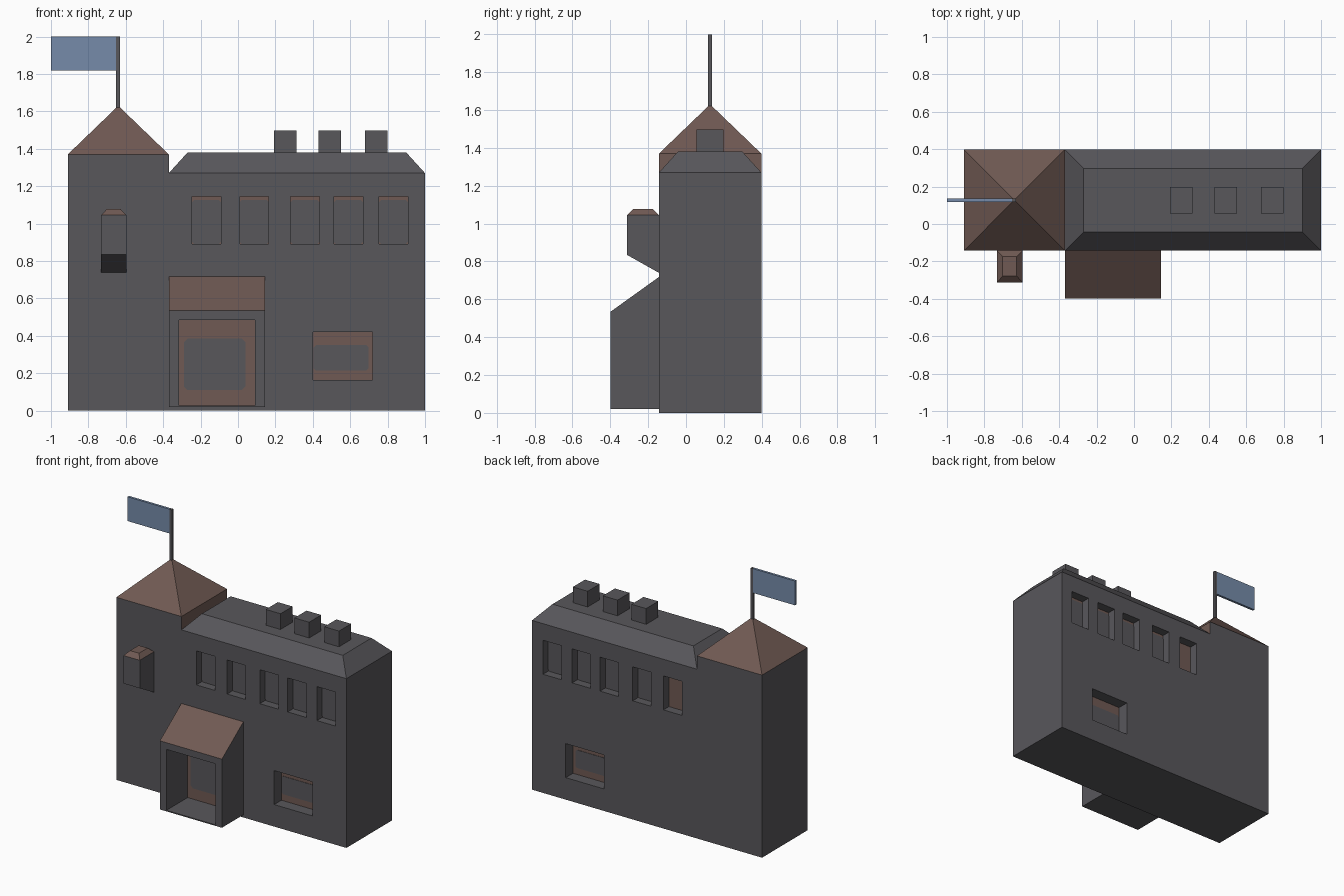
import bpy, bmesh
from mathutils import Vector

if "Cube" in bpy.data.objects:
    bpy.data.objects.remove(bpy.data.objects["Cube"])


def material(name, rgb):
    m = bpy.data.materials.new(name)
    m.diffuse_color = (*rgb, 1)
    m.use_nodes = True
    m.node_tree.nodes["Principled BSDF"].inputs["Base Color"].default_value = m.diffuse_color
    return m


GREY = material("slate grey", (0.098, 0.095, 0.105))
BROWN = material("tile brown", (0.162, 0.102, 0.087))
BLUE = material("flag blue", (0.18, 0.26, 0.40))

FRONT, BACK, PORCH = -0.143, 0.398, -0.398   # main planes along y
MID = (FRONT + BACK) / 2


def loft(name, loop_a, loop_b, mat):
    """Closed solid between two point loops of equal length."""
    bm = bmesh.new()
    a = [bm.verts.new(p) for p in loop_a]
    b = [bm.verts.new(p) for p in loop_b]
    n = len(a)
    bm.faces.new(a)
    bm.faces.new(b[::-1])
    for i in range(n):
        j = (i + 1) % n
        bm.faces.new((a[i], b[i], b[j], a[j]))
    bmesh.ops.remove_doubles(bm, verts=bm.verts, dist=1e-5)
    bmesh.ops.recalc_face_normals(bm, faces=bm.faces)
    me = bpy.data.meshes.new(name)
    bm.to_mesh(me)
    bm.free()
    me.materials.append(mat)
    ob = bpy.data.objects.new(name, me)
    bpy.context.collection.objects.link(ob)
    return ob


def rect(x0, x1, y0, y1, z):
    return [(x0, y0, z), (x1, y0, z), (x1, y1, z), (x0, y1, z)]


def box(name, x0, x1, y0, y1, z0, z1, mat):
    return loft(name, rect(x0, x1, y0, y1, z0), rect(x0, x1, y0, y1, z1), mat)


def extrude_y(name, xz, y0, y1, mat):
    return loft(name, [(x, y0, z) for x, z in xz], [(x, y1, z) for x, z in xz], mat)


def extrude_x(name, yz, x0, x1, mat):
    return loft(name, [(x0, y, z) for y, z in yz], [(x1, y, z) for y, z in yz], mat)


def pane(name, x0, x1, z0, z1, y0, y1, mat, c=0.02):
    """Thin plate with clipped corners."""
    pts = [(x0 + c, z0), (x1 - c, z0), (x1, z0 + c), (x1, z1 - c),
           (x1 - c, z1), (x0 + c, z1), (x0, z1 - c), (x0, z0 + c)]
    return extrude_y(name, pts, y0, y1, mat)


def cut(target, cutters):
    for c in cutters:
        mod = target.modifiers.new("cut", 'BOOLEAN')
        mod.operation = 'DIFFERENCE'
        mod.solver = 'EXACT'
        mod.object = c
        bpy.context.view_layer.objects.active = target
        bpy.ops.object.modifier_apply(modifier=mod.name)
        bpy.data.objects.remove(c)


# Main block with taller tower at the left
body = extrude_y("main_walls", [(-0.91, 0), (1, 0), (1, 1.27), (-0.37, 1.27),
                                (-0.37, 1.37), (-0.91, 1.37)], FRONT, BACK, GREY)
body.data.materials.append(BROWN)

# Window openings, same on front and back: x0, x1, z0, z1, depth, pane margins (l, r, b, t)
windows = [(x, x + 0.154, 0.89, 1.145, 0.07, (0, 0, 0, 0.018))
           for x in (-0.245, 0.01, 0.281, 0.513, 0.755)]
windows.append((0.40, 0.72, 0.165, 0.42, 0.09, (0.004, 0.022, 0.05, 0.07)))

cutters = []
for x0, x1, z0, z1, d, _ in windows:
    cutters.append(box("cutter", x0, x1, FRONT - 0.1, FRONT + d, z0, z1, GREY))
    cutters.append(box("cutter", x0, x1, BACK - d, BACK + 0.1, z0, z1, GREY))
cut(body, cutters)

# Tower side above the main roof is brown
for f in body.data.polygons:
    side = f.normal.x > 0.9 and abs(f.center.x + 0.37) < 0.01 and f.center.z > 1.2
    f.material_index = 1 if side else 0

# Brown window backs with grey panes
for x0, x1, z0, z1, d, (l, r, b, t) in windows:
    for side, wall, s in (("front", FRONT, 1), ("back", BACK, -1)):
        y = wall + s * d
        box(side + "_window_frame", x0, x1, y, y - s * 0.004, z0, z1, BROWN)
        if side == "back" and x0 < -0.2:
            continue
        pane(side + "_window_pane", x0 + l, x1 - r, z0 + b, z1 - t,
             y - s * 0.004, y - s * 0.007, GREY, 0.012)

# Main hipped roof with flat top
loft("main_roof", rect(-0.37, 1, FRONT, BACK, 1.27),
     rect(-0.27, 0.90, FRONT + 0.1, BACK - 0.1, 1.38), GREY)

# Chimneys
for x in (0.192, 0.43, 0.678):
    box("chimney", x, x + 0.122, 0.055, 0.198, 1.375, 1.498, GREY)

# Tower roof, pole and flag
loft("tower_roof", rect(-0.91, -0.37, FRONT, BACK, 1.37), [(-0.64, MID, 1.63)] * 4, BROWN)
box("flag_pole", -0.653, -0.632, MID - 0.01, MID + 0.01, 1.60, 2.0, GREY)
box("flag", -1.0, -0.653, MID - 0.009, MID + 0.009, 1.818, 2.0, BLUE)

# Bay on the tower wall with its small roof
extrude_x("tower_bay", [(FRONT, 0.74), (FRONT, 1.045), (-0.312, 1.045), (-0.312, 0.835)],
          -0.732, -0.597, GREY)
loft("bay_roof", rect(-0.732, -0.597, -0.312, FRONT, 1.045),
     rect(-0.702, -0.627, -0.278, -0.175, 1.077), BROWN)

# Porch with sloping roof face and deep doorway
porch = extrude_x("porch", [(FRONT, 0.02), (FRONT, 0.718), (PORCH, 0.535), (PORCH, 0.02)],
                  -0.37, 0.145, GREY)
porch.data.materials.append(BROWN)
cut(porch, [box("cutter", -0.315, 0.09, PORCH - 0.1, FRONT + 0.1, 0.028, 0.485, GREY)])
for f in porch.data.polygons:
    f.material_index = 1 if f.normal.z > 0.5 and f.center.z > 0.53 else 0
box("door", -0.315, 0.09, FRONT - 0.004, FRONT, 0.028, 0.485, BROWN)
pane("door_pane", -0.29, 0.04, 0.11, 0.385, FRONT - 0.007, FRONT - 0.004, GREY, 0.02)
